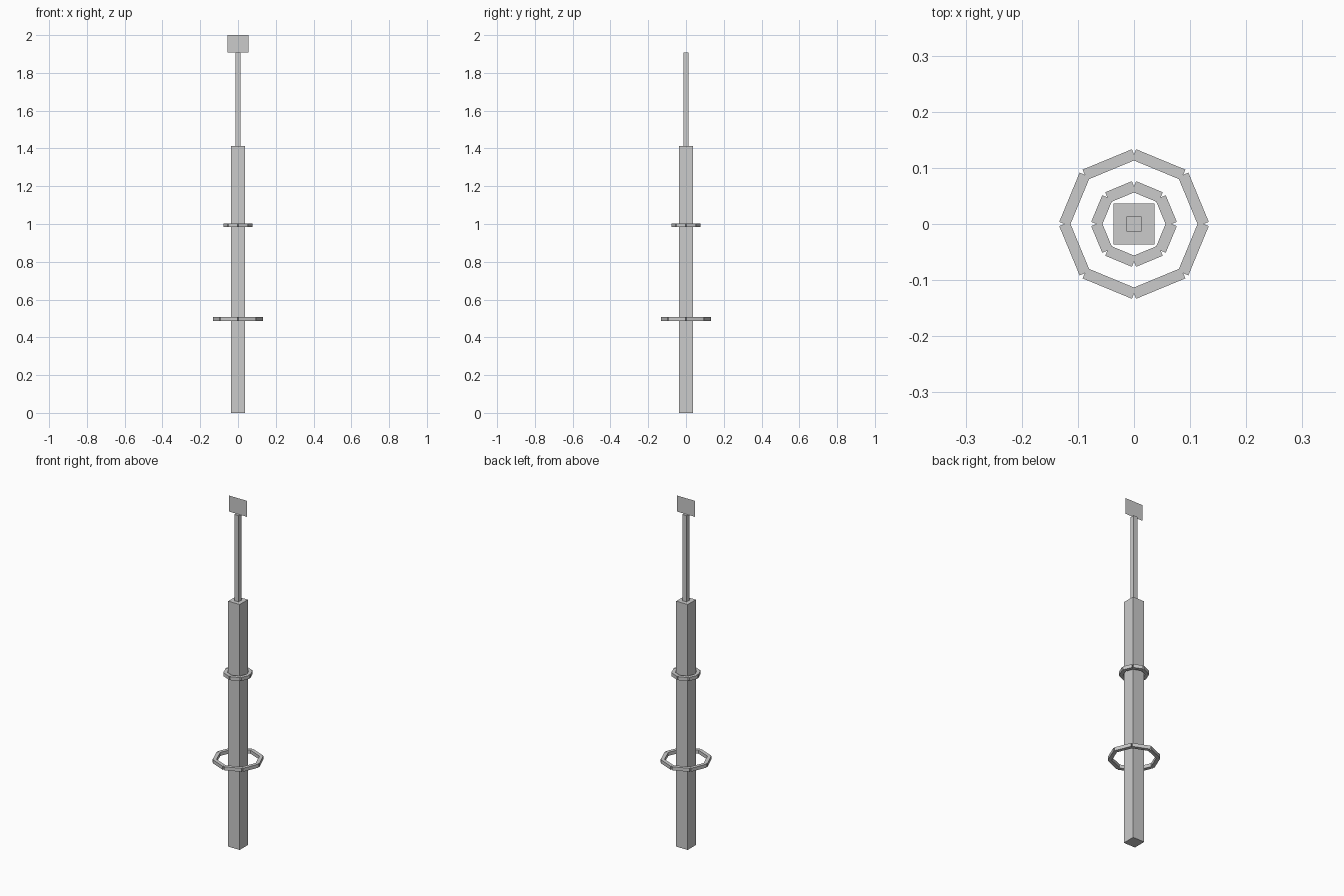
import bpy, bmesh
from math import cos, sin, pi
from mathutils import Matrix, Vector

if "Cube" in bpy.data.objects:
    bpy.data.objects.remove(bpy.data.objects["Cube"])


def finish(name, bm):
    mesh = bpy.data.meshes.new(name)
    bm.to_mesh(mesh)
    bm.free()
    obj = bpy.data.objects.new(name, mesh)
    bpy.context.collection.objects.link(obj)
    return obj


def add_box(bm, size, centre, angle=0.0):
    matrix = (Matrix.Translation(centre) @ Matrix.Rotation(angle, 4, 'Z')
              @ Matrix.Diagonal(Vector((*size, 1))))
    bmesh.ops.create_cube(bm, size=1, matrix=matrix)


def post(name, width, z0, z1):
    bm = bmesh.new()
    add_box(bm, (width, width, z1 - z0), (0, 0, (z0 + z1) / 2))
    return finish(name, bm)


def segmented_ring(name, radius, z, thickness=0.02, sides=8):
    # straight bars laid along the sides of an octagon
    bm = bmesh.new()
    apothem = radius * cos(pi / sides)
    length = 2 * radius * sin(pi / sides)
    for i in range(sides):
        a = (i + 0.5) * 2 * pi / sides
        add_box(bm, (thickness, length, thickness),
                (apothem * cos(a), apothem * sin(a), z), a)
    return finish(name, bm)


# square shaft and thin upper rod
post("lower_shaft", 0.0735, 0.0, 1.412)
post("upper_rod", 0.027, 1.412, 1.908)

# octagonal rings around the shaft
segmented_ring("large_ring", 0.124, 0.497)
segmented_ring("small_ring", 0.067, 0.993)

# flat plate on top, a single upright face
bm = bmesh.new()
corners = [(-0.056, 1.908), (0.056, 1.908), (0.056, 2.0), (-0.056, 2.0)]
bm.faces.new([bm.verts.new((x, 0, z)) for x, z in corners])
finish("top_plate", bm)
